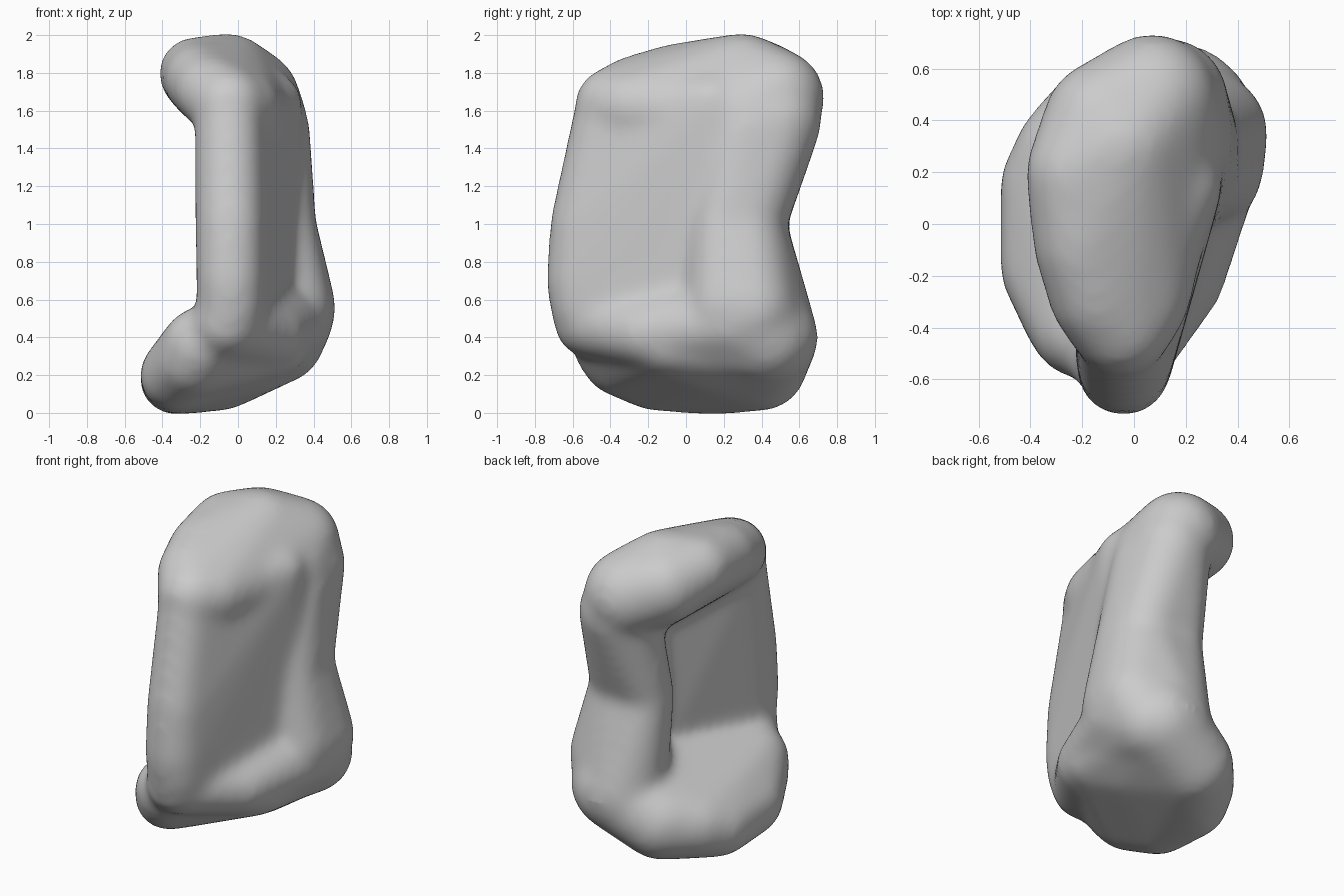
import bpy, bmesh
from mathutils import Matrix

if "Cube" in bpy.data.objects:
    bpy.data.objects.remove(bpy.data.objects["Cube"])

grey = bpy.data.materials.new("plain_grey")
grey.use_nodes = True
grey.diffuse_color = (0.6, 0.6, 0.6, 1)
grey.node_tree.nodes["Principled BSDF"].inputs["Base Color"].default_value = (0.6, 0.6, 0.6, 1)

GROW = 0.012  # makes up for what the softening takes off


def add_hull(target, balls):
    """Rounded lump: the convex hull of a few balls given as x, y, z, radius."""
    bm = bmesh.new()
    for x, y, z, r in balls:
        bmesh.ops.create_icosphere(bm, subdivisions=3, radius=r + GROW,
                                   matrix=Matrix.Translation((x, y, z)))
    bmesh.ops.delete(bm, geom=bm.faces[:], context='FACES_ONLY')
    result = bmesh.ops.convex_hull(bm, input=bm.verts[:])
    loose = {g for g in result["geom_interior"] + result["geom_unused"]
             if isinstance(g, bmesh.types.BMVert)}
    bmesh.ops.delete(bm, geom=list(loose), context='VERTS')
    bmesh.ops.recalc_face_normals(bm, faces=bm.faces[:])
    part = bpy.data.meshes.new("lump")
    bm.to_mesh(part)
    bm.free()
    target.from_mesh(part)
    bpy.data.meshes.remove(part)


# Bent corners of the rear wall, shared by its two halves
waist = [(0.2, 0.31, 1.0, 0.2), (0.23, 0.2, 1.0, 0.17), (0.0, 0.38, 1.0, 0.14)]

lumps = [
    # thin upright wall with a rounded front edge
    [(-0.05, -0.41, 1.6, 0.17), (-0.04, -0.54, 1.0, 0.17), (-0.04, -0.56, 0.7, 0.17),
     (-0.04, -0.54, 0.56, 0.17), (0.18, 0.15, 1.64, 0.15), (0.18, 0.17, 0.48, 0.14)],
    # rear wall, upper and lower halves
    waist + [(0.13, 0.49, 1.55, 0.22), (0.2, 0.32, 1.5, 0.17)],
    waist + [(0.28, 0.35, 0.55, 0.23), (0.3, 0.2, 0.57, 0.19), (0.12, 0.45, 0.4, 0.24)],
    # overhanging cap
    [(-0.23, 0.2, 1.8, 0.18), (-0.05, 0.3, 1.77, 0.23), (0.07, 0.48, 1.67, 0.245),
     (-0.12, 0.4, 1.74, 0.22), (-0.2, -0.08, 1.76, 0.18), (-0.14, -0.28, 1.7, 0.18),
     (-0.05, -0.39, 1.63, 0.19), (0.02, -0.28, 1.62, 0.19), (0.12, 0.33, 1.57, 0.23)],
    # low foot reaching out to one side
    [(-0.33, -0.17, 0.2, 0.18), (-0.33, 0.15, 0.18, 0.18), (-0.24, -0.36, 0.28, 0.18),
     (-0.2, -0.4, 0.36, 0.19), (-0.26, 0.28, 0.22, 0.19), (-0.1, 0.4, 0.25, 0.23),
     (0.1, 0.1, 0.29, 0.17), (0.2, -0.1, 0.37, 0.16), (0.17, 0.44, 0.4, 0.25)],
    # swollen outer edge of the base
    [(-0.06, -0.51, 0.48, 0.18), (0.17, -0.21, 0.42, 0.17), (0.31, 0.25, 0.48, 0.18),
     (0.28, 0.33, 0.52, 0.22), (0.21, 0.42, 0.4, 0.24)],
]

# Merge all lumps into one skin
body_bm = bmesh.new()
for balls in lumps:
    add_hull(body_bm, balls)
mesh = bpy.data.meshes.new("body")
body_bm.to_mesh(mesh)
body_bm.free()
body = bpy.data.objects.new("body", mesh)
bpy.context.collection.objects.link(body)

remesh = body.modifiers.new("skin", 'REMESH')
remesh.mode = 'VOXEL'
remesh.voxel_size = 0.025
soften = body.modifiers.new("soften", 'SMOOTH')
soften.factor = 0.5
soften.iterations = 28
bpy.context.view_layer.objects.active = body
body.select_set(True)
for name in ("skin", "soften"):
    bpy.ops.object.modifier_apply(modifier=name)

body.data.materials.clear()
body.data.materials.append(grey)
body.data.shade_smooth()
